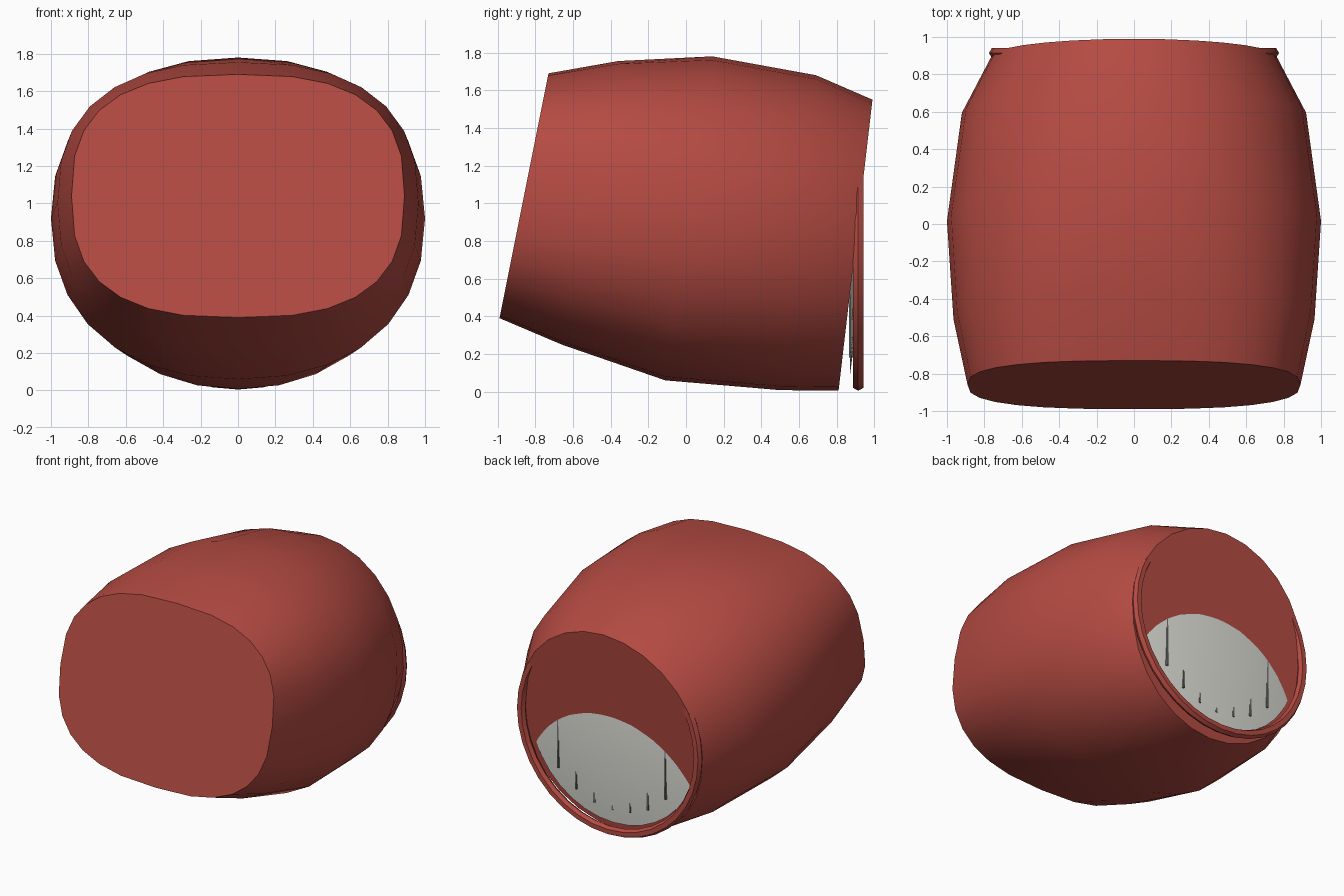
import bpy, bmesh, math

if "Cube" in bpy.data.objects:
    bpy.data.objects.remove(bpy.data.objects["Cube"])

N = 28


def material(name, col):
    m = bpy.data.materials.new(name)
    m.diffuse_color = (*col, 1)
    m.use_nodes = True
    m.node_tree.nodes["Principled BSDF"].inputs["Base Color"].default_value = m.diffuse_color
    return m


RED = material("red_paint", (0.46, 0.07, 0.055))
WHITE = material("white_glass", (0.75, 0.75, 0.70))
DARK = material("dark_rib", (0.18, 0.18, 0.17))


def section(w, bottom, top, n=2.0, count=N):
    """Superellipse between a bottom and a top (y, z) point."""
    pts = []
    for i in range(count):
        a = 2 * math.pi * i / count
        c, s = math.cos(a), math.sin(a)
        u = math.copysign(abs(c) ** (2 / n), c)
        t = (1 + math.copysign(abs(s) ** (2 / n), s)) / 2
        pts.append((w * u, bottom[0] + (top[0] - bottom[0]) * t,
                    bottom[1] + (top[1] - bottom[1]) * t))
    return pts


def loft(name, rings, mat, closed=False):
    bm = bmesh.new()
    loops = [[bm.verts.new(p) for p in r] for r in rings]
    pairs = list(zip(loops, loops[1:]))
    if closed:
        pairs.append((loops[-1], loops[0]))
    for a, b in pairs:
        k = len(a)
        for i in range(k):
            j = (i + 1) % k
            bm.faces.new((a[i], a[j], b[j], b[i]))
    if not closed:
        bm.faces.new(loops[0])
        bm.faces.new(loops[-1])
    bmesh.ops.recalc_face_normals(bm, faces=bm.faces)
    me = bpy.data.meshes.new(name)
    bm.to_mesh(me)
    bm.free()
    ob = bpy.data.objects.new(name, me)
    bpy.context.collection.objects.link(ob)
    me.materials.append(mat)
    bpy.context.view_layer.objects.active = ob
    bpy.ops.object.select_all(action='DESELECT')
    ob.select_set(True)
    bpy.ops.object.shade_smooth_by_angle(angle=math.radians(35))
    return ob


# Bulging housing: half width, bottom point, top point, squareness
loft("housing", [section(*s) for s in (
    (0.89, (-0.99, 0.39), (-0.73, 1.69), 2.7),
    (0.965, (-0.66, 0.25), (-0.36, 1.755), 2.5),
    (1.0, (-0.11, 0.06), (0.14, 1.78), 2.25),
    (0.92, (0.50, 0.008), (0.69, 1.68), 2.1),
    (0.76, (0.81, 0.005), (0.99, 1.55), 2.0))], RED)


def disc_ring(r, y, cz=0.78):
    return section(r, (y, cz - r), (y, cz + r), 2.0, 36)


# Upright rim around the lens
loft("lens_rim", [disc_ring(0.775 - d, y) for y, d in (
    (0.887, 0.015), (0.914, 0.0), (0.942, 0.015),
    (0.942, 0.05), (0.914, 0.065), (0.887, 0.05))], RED, closed=True)

# Shallow domed lens
dome = [disc_ring(0.70 * f, 0.870 + 0.046 * (1 - f * f))
        for f in (1, 0.9, 0.8, 0.65, 0.5, 0.3, 0.1)]
loft("lens", dome, WHITE)

# Thin upright ribs breaking through the lens surface
for i in range(-3, 4):
    x = i * 0.15
    h = math.sqrt(0.6 ** 2 - x * x)
    y = 0.886 + 0.024 * abs(x)
    bpy.ops.mesh.primitive_cube_add(size=1, location=(x, y - 0.01, 0.78))
    rib = bpy.context.object
    rib.name = "lens_rib"
    rib.scale = (0.014, 0.02, 2 * h)
    rib.data.materials.append(DARK)
